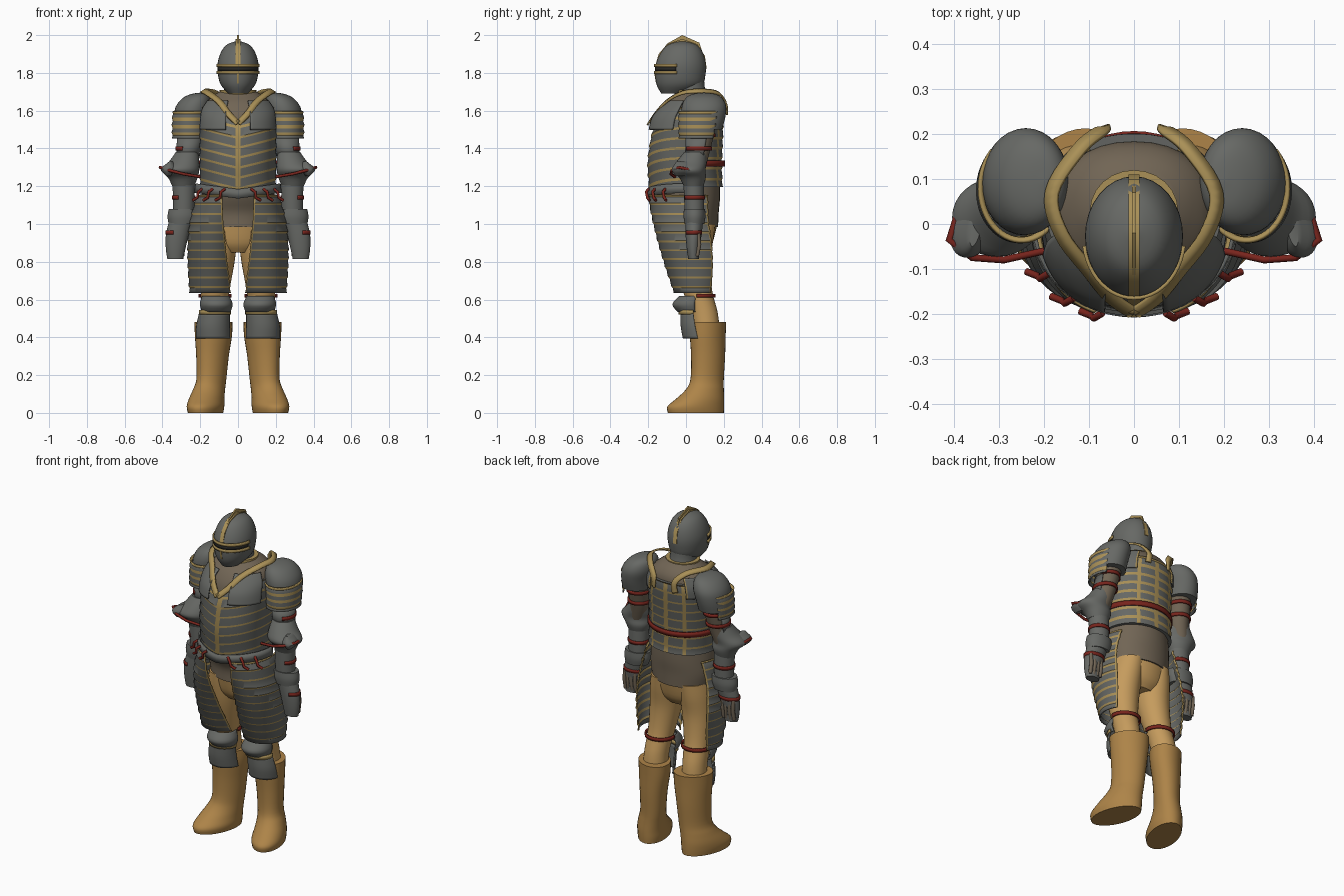
import bpy, bmesh, math
from mathutils import Vector

def make_mat(name, *c):
    m = bpy.data.materials.new(name)
    m.diffuse_color = (*c, 1)
    return m

STEEL = make_mat("dark steel", .135, .14, .13)
GOLD = make_mat("gold trim", .40, .28, .095)
MAIL = make_mat("brown mail", .165, .13, .09)
TAN = make_mat("tan cloth", .56, .33, .11)
BOOT = make_mat("boot leather", .42, .23, .065)
RED = make_mat("red leather", .19, .018, .012)
DARK = make_mat("dark slit", .02, .02, .018)

def finish(name, bm, mats, mirror=False, thick=0):
    me = bpy.data.meshes.new(name)
    bm.to_mesh(me)
    bm.free()
    for m in mats:
        me.materials.append(m)
    me.shade_smooth()
    me.set_sharp_from_angle(angle=math.radians(40))
    ob = bpy.data.objects.new(name, me)
    bpy.context.collection.objects.link(ob)
    if thick:
        s = ob.modifiers.new("thickness", 'SOLIDIFY')
        s.thickness = thick
        s.offset = -1
    if mirror:
        ob.modifiers.new("mirror", 'MIRROR')
    return ob

def interp(keys, u):
    """Smooth curve through the key rings."""
    f = u * (len(keys) - 1)
    i = min(int(f), len(keys) - 2)
    t = f - i
    k = lambda j: keys[max(0, min(len(keys) - 1, j))]
    return [b + .5 * t * (c - a + t * (2*a - 5*b + 4*c - d + t * (3*(b - c) + d - a)))
            for a, b, c, d in zip(k(i - 1), k(i), k(i + 1), k(i + 2))]

def loft(name, keys, mat, mirror=False, a0=0, a1=360, n=32, bands=0, frac=.25,
         gold_cols=(), sag=0, p=2, shear=0, step=.006, trim=GOLD):
    """Rings (z, cx, cy, rx, ry[, start angle, end angle]), bottom to top; front is -90 degrees."""
    closed = a1 - a0 >= 360 and len(keys[0]) == 5
    if bands:
        rows = [(0, step)]
        for i in range(bands):
            rows += [((i + 1 - frac) / bands, 0), ((i + 1) / bands, step)]
    else:
        m = 1 if len(keys) == 2 else 4 * (len(keys) - 1)
        rows = [(i / m, 0) for i in range(m + 1)]
    bm = bmesh.new()
    grid = []
    for u, off in rows:
        z, cx, cy, rx, ry, *ang = interp(keys, u)
        s, e = ang if ang else (a0, a1)
        ring = []
        for j in range(n if closed else n + 1):
            a = math.radians(s + (e - s) * j / n)
            c, d = math.cos(a), math.sin(a)
            x = math.copysign(abs(c) ** (2 / p), c) * (rx + off)
            y = math.copysign(abs(d) ** (2 / p), d) * (ry + off)
            drop = sag * (1 - abs(c)) if d < 0 else 0
            ring.append(bm.verts.new((cx + x - shear * y, cy + y, z - drop)))
        grid.append(ring)
    for r in range(len(grid) - 1):
        for j in range(n):
            k = (j + 1) % len(grid[0])
            f = bm.faces.new((grid[r][j], grid[r][k], grid[r + 1][k], grid[r + 1][j]))
            if (bands and r % 2) or j in gold_cols:
                f.material_index = 1
    if closed:
        bm.faces.new(grid[0][::-1])
        bm.faces.new(grid[-1])
    return finish(name, bm, [mat, trim], mirror, 0 if closed else .008)

def ribbon(name, pts, width, mat, mirror=False, centre=(0, .02, 1.4)):
    """Flat strap lying on the body, facing away from a centre."""
    bm = bmesh.new()
    m = 5 * (len(pts) - 1)
    path = [Vector(interp(pts, i / m)) for i in range(m + 1)]
    prev = None
    for i, q in enumerate(path):
        tan = path[min(i + 1, m)] - path[max(i - 1, 0)]
        side = tan.cross(q - Vector(centre)).normalized() * width / 2
        pair = [bm.verts.new(q + side), bm.verts.new(q - side)]
        if prev:
            bm.faces.new((prev[0], prev[1], pair[1], pair[0]))
        prev = pair
    return finish(name, bm, [mat], mirror, .01)

def tube(name, pts, r, mat, mirror=True):
    cu = bpy.data.curves.new(name, 'CURVE')
    cu.dimensions = '3D'
    cu.bevel_depth, cu.bevel_resolution, cu.use_fill_caps = r, 2, True
    for s in ((1, -1) if mirror else (1,)):
        sp = cu.splines.new('POLY')
        sp.points.add(len(pts) - 1)
        for q, v in zip(sp.points, pts):
            q.co = (v[0] * s, v[1], v[2], 1)
    cu.materials.append(mat)
    ob = bpy.data.objects.new(name, cu)
    bpy.context.collection.objects.link(ob)

def strap(name, z, cx, cy, rx, ry, a0, a1, mirror=True, mat=RED, h=.02, sag=0):
    return loft(name, [(z - h/2, cx, cy, rx, ry), (z + h/2, cx, cy, rx, ry)], mat,
                mirror, a0, a1, n=24, sag=sag)

def plate(name, yz, w, mat):
    """Side outline in y, z extruded across x."""
    bm = bmesh.new()
    f = bm.faces.new([bm.verts.new((-w / 2, y, z)) for y, z in yz])
    g = bmesh.ops.extrude_face_region(bm, geom=[f])['geom']
    bmesh.ops.translate(bm, vec=(w, 0, 0), verts=[v for v in g if isinstance(v, bmesh.types.BMVert)])
    bmesh.ops.recalc_face_normals(bm, faces=bm.faces)
    return finish(name, bm, [mat])

# Helmet, neck guard, visor and crest
loft("helmet", [(1.69, 0, -.06, .05, .07), (1.735, 0, -.035, .09, .12), (1.79, 0, -.03, .106, .133),
                (1.85, 0, -.027, .108, .132), (1.91, 0, -.022, .09, .11), (1.95, 0, -.02, .058, .073),
                (1.97, 0, -.02, .003, .004)], STEEL)
loft("neck_guard", [(1.64, 0, .04, .11, .11), (1.70, 0, .025, .075, .08), (1.78, 0, .02, .075, .075)], STEEL)
for nm, z in (("visor_lower_trim", 1.803), ("visor_upper_trim", 1.84)):
    strap(nm, z, 0, -.03, .116, .139, -172, -8, False, GOLD, .016)
strap("visor_slit", 1.821, 0, -.03, .111, .135, -170, -10, False, DARK, .022)
plate("crest_base", [(-.162, 1.84), (-.145, 1.90), (-.10, 1.952), (-.02, 1.98), (.06, 1.952), (.1, 1.89),
                     (.11, 1.82), (.08, 1.82), (-.02, 1.93), (-.13, 1.84)], .024, GOLD)
plate("crest_fin", [(-.14, 1.90), (-.10, 1.955), (-.02, 2.0), (.07, 1.96), (.09, 1.9), (-.02, 1.93)], .008, GOLD)
plate("visor_ridge", [(-.168, 1.80), (-.16, 1.75), (-.135, 1.70), (-.11, 1.70), (-.13, 1.80)], .012, GOLD)

# Torso: banded cuirass over a mail yoke
BODY = [(1.195, 0, 0, .197, .19), (1.28, 0, -.004, .20, .192), (1.365, 0, -.006, .20, .195),
        (1.45, 0, 0, .20, .192), (1.535, 0, .01, .20, .185), (1.62, 0, .03, .188, .165)]
loft("cuirass", BODY, STEEL, a0=-93, a1=267, n=60, bands=8, frac=.24, gold_cols=(0, 25, 30, 35), sag=.05, p=2.2)
loft("mail_yoke", [(1.50, 0, .01, .19, .17), (1.58, 0, .02, .187, .165), (1.64, 0, .035, .17, .145),
                   (1.68, 0, .045, .13, .11), (1.705, 0, .04, .09, .08)], MAIL, p=2.2)
loft("chest_plate", [(1.50, 0, .0, .213, .205), (1.56, 0, .01, .21, .20), (1.61, 0, .025, .20, .18),
                     (1.655, 0, .04, .17, .155)], STEEL, True, -74, -18, n=16, p=2.2)
loft("back_plate", [(1.54, 0, .01, .21, .196), (1.60, 0, .02, .205, .188), (1.66, 0, .04, .17, .155)],
     STEEL, True, 20, 56, n=12, p=2.2, gold_cols=(11,))
ribbon("shoulder_strap", [(.07, .205, 1.58), (.07, .205, 1.64), (.12, .165, 1.69), (.18, .07, 1.70), (.16, -.02, 1.69),
                          (.10, -.10, 1.645), (.05, -.16, 1.58), (.0, -.195, 1.53)], .032, GOLD, True)
strap("neck_trim", 1.695, 0, .03, .098, .09, 0, 360, False, GOLD, .03)
strap("back_belt", 1.32, 0, 0, .214, .207, 5, 175, False, h=.03)
loft("waist_band", [(1.165, 0, 0, .232, .208), (1.215, 0, 0, .226, .206)], STEEL, a0=-182, a1=2, sag=.03)

# Hips and legs
loft("mail_skirt", [(.985, 0, .03, .18, .14), (1.06, 0, .03, .192, .143), (1.14, 0, .015, .193, .165),
                    (1.24, 0, 0, .19, .18)], MAIL)
loft("trouser_seat", [(.85, 0, .03, .10, .075), (.90, 0, .03, .16, .11), (1.0, 0, .03, .178, .136)], TAN)
loft("trouser_leg", [(.42, .13, .11, .07, .07), (.53, .128, .095, .068, .073), (.65, .12, .06, .075, .078),
                     (.80, .108, .033, .09, .095), (.92, .098, .03, .093, .115), (1.0, .09, .03, .088, .125)], TAN, True)
loft("boot", [(0, .172, .052, .088, .148), (.035, .172, .052, .094, .15), (.075, .166, .075, .09, .127),
              (.125, .153, .10, .082, .10), (.18, .141, .112, .077, .088), (.30, .135, .117, .084, .09),
              (.41, .13, .115, .096, .095), (.48, .13, .115, .098, .098)], BOOT, True, shear=.22)

# Thigh plates with gold edges
loft("thigh_plate", [(.635, .14, .055, .113, .115, -150, 40), (.76, .137, .045, .125, .148, -132, 40),
                     (.89, .13, .03, .134, .172, -118, 38), (1.02, .10, .01, .15, .185, -98, 36),
                     (1.15, .04, 0, .175, .20, -75, 35)], STEEL, True, n=40, bands=11, frac=.22, gold_cols=(0, 39))
strap("thigh_strap", .62, .122, .07, .088, .085, -10, 190)

# Knees and shin plates
loft("knee_cap", [(.535, .115, .03, .075, .075), (.575, .115, .022, .087, .094), (.62, .118, .035, .072, .07)],
     STEEL, True, -195, 15)
strap("knee_trim", .533, .122, .04, .084, .08, -180, 0, mat=GOLD, h=.024)
loft("shin_plate", [(.395, .132, .075, .092, .092), (.46, .132, .06, .09, .088), (.525, .125, .05, .083, .08)],
     STEEL, True, -172, -8)

# Shoulders
loft("shoulder_dome", [(1.50, .255, .09, .086, .10), (1.56, .25, .092, .09, .115), (1.62, .238, .095, .092, .118),
                       (1.665, .222, .095, .073, .098), (1.688, .208, .095, .04, .06), (1.695, .2, .095, .003, .003)],
     STEEL, True)
loft("shoulder_lames", [(1.455, .256, .07, .089, .105), (1.525, .256, .075, .09, .112), (1.595, .25, .08, .092, .117)],
     STEEL, True, -165, 45, bands=4, frac=.5)

# Arms
loft("mail_sleeve", [(1.28, .285, .05, .05, .05), (1.36, .265, .06, .055, .06), (1.46, .255, .075, .062, .07),
                     (1.57, .24, .09, .07, .08)], MAIL, True)
loft("upper_arm_plate", [(1.34, .268, .058, .06, .064), (1.46, .257, .072, .066, .074)], STEEL, True, -180, 30)
strap("upper_arm_strap", 1.40, .262, .064, .068, .074, -60, 190)
strap("sleeve_strap", 1.47, .256, .076, .07, .08, 20, 180)
loft("elbow_guard", [(1.20, .29, .04, .058, .052), (1.245, .292, .035, .078, .07), (1.285, .305, .015, .10, .088),
                     (1.33, .285, .03, .08, .08), (1.38, .27, .05, .06, .06)], STEEL, True)
loft("elbow_spur", [(1.255, .365, -.01, .012, .045), (1.29, .36, -.015, .048, .06), (1.33, .35, 0, .012, .05)],
     STEEL, True, shear=.2)
tube("elbow_strap", [(.39, .03, 1.285), (.412, -.035, 1.30), (.36, -.075, 1.283), (.29, -.08, 1.265), (.20, -.06, 1.25)], .008, RED)
loft("forearm_plate", [(1.04, .288, .045, .055, .05), (1.13, .287, .043, .057, .053), (1.24, .288, .04, .06, .054)], STEEL, True)
strap("forearm_strap", 1.14, .287, .043, .062, .058, -60, 185)
loft("gauntlet_cuff", [(1.0, .297, .045, .07, .052), (1.04, .293, .045, .08, .058), (1.08, .29, .045, .076, .056)], STEEL, True)
loft("gauntlet_hand", [(.815, .332, .04, .042, .028), (.87, .33, .038, .052, .034), (.94, .322, .04, .06, .042),
                       (1.01, .305, .043, .062, .047)], STEEL, True)
strap("wrist_strap", .955, .32, .04, .065, .046, -70, 180)
for i in range(4):
    x = .295 + i * .023
    tube(f"finger_{i + 1}", [(x, .065, .95), (x, .07, .89), (x, .058, .83)], .011, MAIL)

# Red laces hanging from the waist
for i, x in enumerate((.09, .155, .21)):
    y = -.213 * math.sqrt(1 - (x / .245) ** 2)
    tube(f"waist_lace_{i + 1}", [(x - .02, y, 1.185), (x, y - .012, 1.17), (x + .005, y - .006, 1.14),
                                 (x + .03, y + .004, 1.125)], .008, RED)
